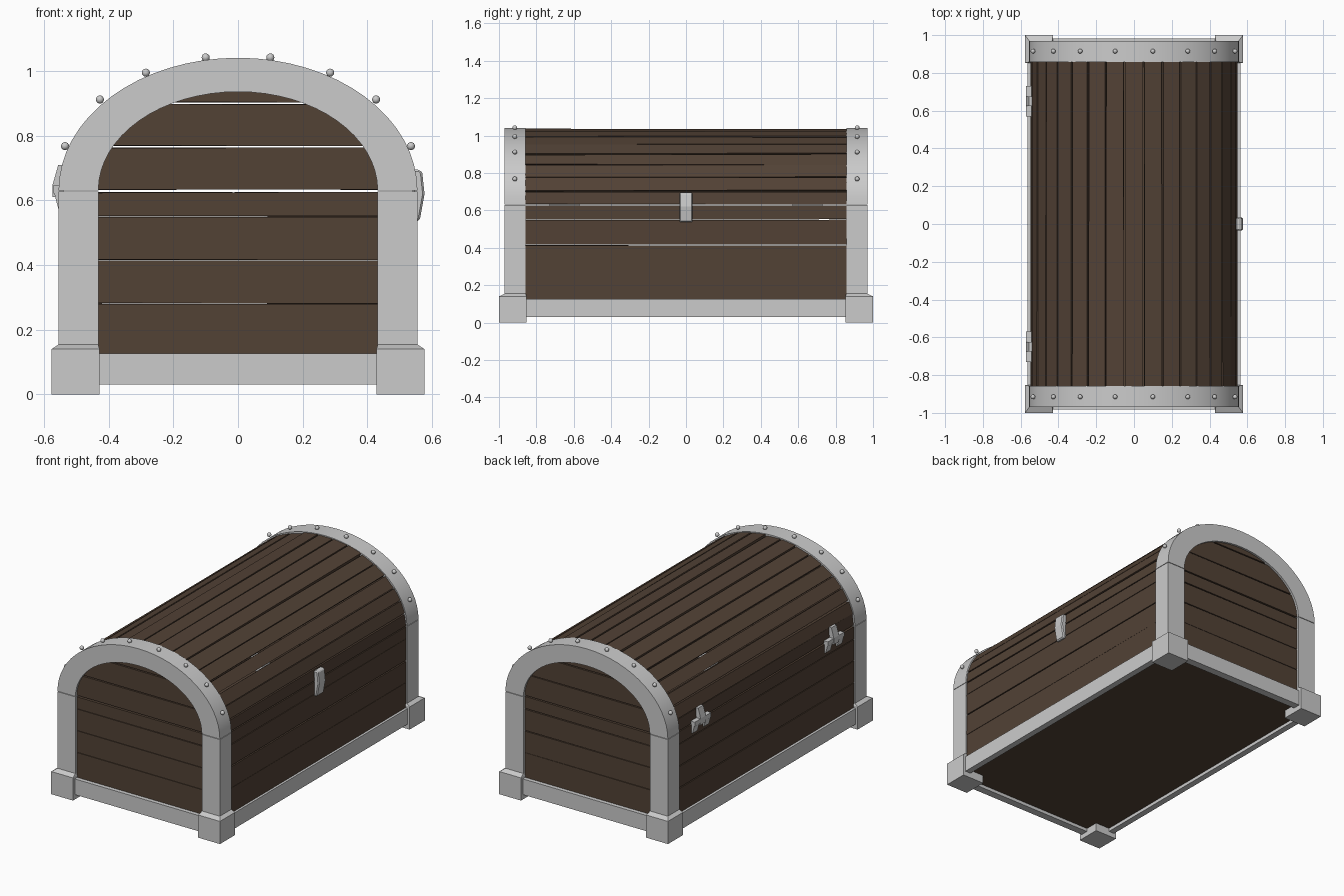
import bpy, bmesh, random
from math import sin, cos, pi, sqrt, radians, atan2
from mathutils import Vector

if "Cube" in bpy.data.objects:
    bpy.data.objects.remove(bpy.data.objects["Cube"])

random.seed(4)
wood = bpy.data.materials.new("dark_wood")
wood.diffuse_color = (0.085, 0.054, 0.036, 1)
wood.use_nodes = True
wood.node_tree.nodes["Principled BSDF"].inputs["Base Color"].default_value = wood.diffuse_color
SPRING = 0.63  # height where the lid arch starts


def finish(name, bm, mat=None, smooth=False):
    bmesh.ops.recalc_face_normals(bm, faces=bm.faces)
    me = bpy.data.meshes.new(name)
    bm.to_mesh(me)
    bm.free()
    ob = bpy.data.objects.new(name, me)
    bpy.context.collection.objects.link(ob)
    if mat:
        me.materials.append(mat)
    if smooth:
        bpy.ops.object.select_all(action='DESELECT')
        ob.select_set(True)
        bpy.context.view_layer.objects.active = ob
        bpy.ops.object.shade_smooth_by_angle(angle=radians(30))
    return ob


def loft(name, rings, closed=False, mat=None, smooth=False):
    """Skin a list of equal-length point rings and cap the ends."""
    bm = bmesh.new()
    vs = [[bm.verts.new(p) for p in r] for r in rings]
    n = len(vs[0])
    for a, b in zip(vs, vs[1:]):
        for i in range(n):
            j = (i + 1) % n
            bm.faces.new((a[i], a[j], b[j], b[i]))
    bm.faces.new(vs[0])
    bm.faces.new(vs[-1])
    return finish(name, bm, mat, smooth)


def prism_y(name, pts, y0, y1, mat=None, jit=0.0):
    """Extrude an (x, z) profile along y, with optional uneven ends."""
    def j():
        return random.uniform(-jit, jit)
    return loft(name, [[(x + j() * 0.5, y, z + j()) for x, z in pts] for y in (y0, y1)], mat=mat)


def box(name, x0, x1, y0, y1, z0, z1, mat=None, jit=0.0):
    return prism_y(name, [(x0, z0), (x1, z0), (x1, z1), (x0, z1)], y0, y1, mat, jit)


def arch(a, b, t):
    return a * cos(t), SPRING + b * sin(t)


# floor boards
box("floor", -0.53, 0.53, -0.95, 0.95, 0.05, 0.08, wood)

# long side planks
rows = [0.05, 0.28, 0.415, 0.55, 0.627]
for s in (-1, 1):
    for z0, z1 in zip(rows, rows[1:]):
        box("side_plank", s * 0.515, s * 0.548, -0.94, 0.94, z0 + 0.003, z1 - 0.002, wood, 0.0025)

# end planks, the upper ones trimmed to the arch
lid_rows = [0.63, 0.766, 0.90, 0.995]
for s in (-1, 1):
    y0, y1 = s * 0.925, s * 0.957
    for z0, z1 in zip(rows, rows[1:]):
        box("end_plank", -0.53, 0.53, y0, y1, z0 + 0.002, z1 - 0.002, wood, 0.002)
    for z0, z1 in zip(lid_rows, lid_rows[1:]):
        zs = [z0 + 0.003 + (z1 - z0 - 0.006) * i / 4 for i in range(5)]
        edge = [(0.51 * sqrt(max(0, 1 - ((z - SPRING) / 0.375) ** 2)), z) for z in zs]
        prism_y("lid_end_plank", edge + [(-x, z) for x, z in reversed(edge)], y0, y1, wood, 0.001)

# lid planks laid around the arch
N = 17
for i in range(N):
    t0, t1 = pi * i / N + 0.008, pi * (i + 1) / N - 0.008
    d = random.uniform(-0.003, 0.003)
    A, B = 0.549 + d, 0.405 + d
    pts = [arch(A, B, t0), arch(A, B, t1), arch(A - 0.03, B - 0.03, t1), arch(A - 0.03, B - 0.03, t0)]
    prism_y("lid_plank", pts, -0.94, 0.94, wood, 0.003)

# arched L-section lid bands
for s in (-1, 1):
    section = [(0, 0.97), (1, 0.97), (1, 0.94), (0.2, 0.94), (0.2, 0.857), (0, 0.857)]
    rings = []
    for i in range(33):
        t = pi * i / 32
        ring = []
        for k, y in section:
            x, z = arch(0.555 - 0.123 * k, 0.41 - 0.105 * k, t)
            ring.append((x, s * y, z + 0.001))
        rings.append(ring)
    loft("lid_band", rings, smooth=True)

    # domed rivets along the band
    for x, z in [(0.10, 1.042), (0.285, 0.995), (0.427, 0.912), (0.535, 0.768)]:
        for sx in (-1, 1):
            bm = bmesh.new()
            bmesh.ops.create_uvsphere(bm, u_segments=12, v_segments=8, radius=0.0125)
            bmesh.ops.translate(bm, verts=bm.verts, vec=(sx * x, s * 0.915, z))
            finish("rivet", bm, smooth=True)

# corner posts and feet
for sx in (-1, 1):
    for sy in (-1, 1):
        L = [(0.555, 0.97), (0.432, 0.97), (0.432, 0.94), (0.53, 0.94), (0.53, 0.857), (0.555, 0.857)]
        loft("corner_post", [[(sx * x, sy * y, z) for x, y in L] for z in (0.10, 0.628)])

        def square(xo, yo, xi, yi, z):
            return [(sx * x, sy * y, z) for x, y in ((xi, yi), (xo, yi), (xo, yo), (xi, yo))]
        loft("foot", [square(0.577, 1.0, 0.428, 0.852, 0), square(0.577, 1.0, 0.428, 0.852, 0.14),
                      square(0.554, 0.969, 0.433, 0.858, 0.155)])

# base rails
for s in (-1, 1):
    box("side_rail", s * 0.525, s * 0.563, -0.87, 0.87, 0.03, 0.127)
    box("end_rail", -0.45, 0.45, s * 0.935, s * 0.982, 0.03, 0.127)

# latch on the right side
profile = [(0.54, 0.695), (0.563, 0.695), (0.57, 0.685), (0.577, 0.62), (0.562, 0.537), (0.54, 0.537)]
latch = prism_y("latch", profile, -0.035, 0.035)
bev = latch.modifiers.new("bevel", 'BEVEL')
bev.width = 0.006
bev.segments = 1

# hinges on the left side
for s in (-1, 1):
    y = s * 0.65
    prism_y("hinge_upper_leaf", [(-0.54, 0.71), (-0.556, 0.71), (-0.573, 0.65), (-0.573, 0.61), (-0.54, 0.61)],
            y - 0.025, y + 0.025)
    box("hinge_barrel", -0.571, -0.54, y - 0.08, y + 0.08, 0.622, 0.648)
    for k in (-1, 1):
        c = y + k * 0.056
        prism_y("hinge_lower_leaf", [(-0.54, 0.645), (-0.569, 0.645), (-0.569, 0.625), (-0.556, 0.575), (-0.54, 0.575)],
                c - 0.024, c + 0.024)
